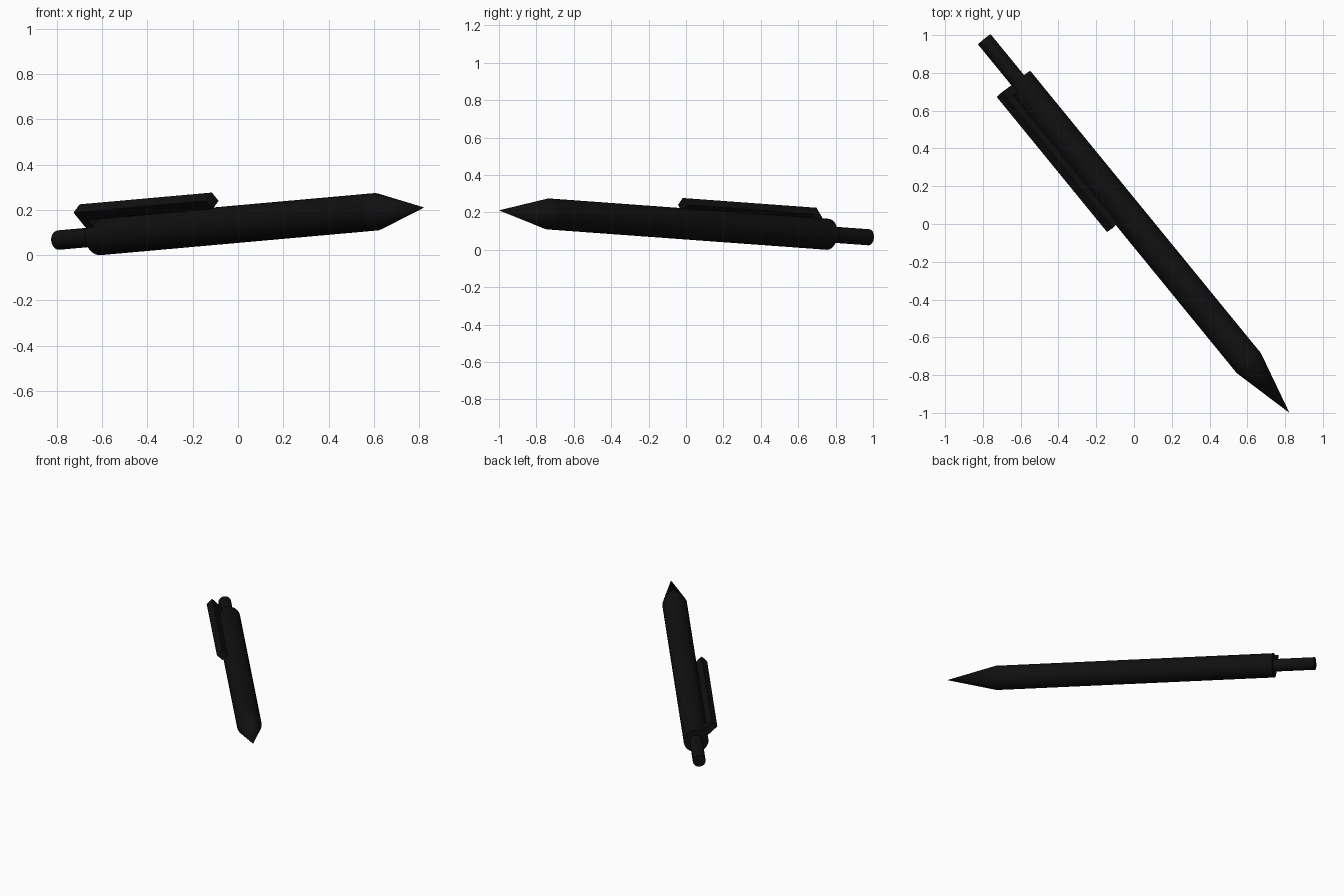
import bpy, bmesh, math
from mathutils import Matrix, Vector

if "Cube" in bpy.data.objects:
    bpy.data.objects.remove(bpy.data.objects["Cube"])

black = bpy.data.materials.new("matte black")
black.diffuse_color = (0.005, 0.005, 0.005, 1)
black.use_nodes = True
black.node_tree.nodes["Principled BSDF"].inputs["Base Color"].default_value = black.diffuse_color

# Pen frame: local z runs along the barrel towards the tip, local x points to the clip
start = Vector((-0.613, 0.758, 0.083))
tip = Vector((0.823, -1.0, 0.211))
axis = (tip - start).normalized()
side = Vector((0, 0, 1)).cross(axis).normalized()
if side.x > 0:
    side = -side
up = side.cross(axis)
if up.z < 0:
    up = -up
clip_dir = (side + up).normalized()
other = axis.cross(clip_dir)
FRAME = Matrix((clip_dir, other, axis)).transposed().to_4x4()
FRAME.translation = start


def finish(name, bm, smooth):
    bmesh.ops.transform(bm, matrix=FRAME, verts=bm.verts)
    bmesh.ops.recalc_face_normals(bm, faces=bm.faces)
    me = bpy.data.meshes.new(name)
    bm.to_mesh(me)
    bm.free()
    me.materials.append(black)
    ob = bpy.data.objects.new(name, me)
    bpy.context.collection.objects.link(ob)
    if smooth:
        bpy.ops.object.select_all(action='DESELECT')
        bpy.context.view_layer.objects.active = ob
        ob.select_set(True)
        bpy.ops.object.shade_smooth_by_angle(angle=math.radians(30))


def tube(name, r1, r2, a, b):
    bm = bmesh.new()
    bmesh.ops.create_cone(bm, cap_ends=True, segments=32, radius1=r1, radius2=r2,
                          depth=b - a, matrix=Matrix.Translation((0, 0, (a + b) / 2)))
    finish(name, bm, True)


def block(name, x, y, z):
    bm = bmesh.new()
    size = (x[1] - x[0], y[1] - y[0], z[1] - z[0])
    mid = ((x[0] + x[1]) / 2, (y[0] + y[1]) / 2, (z[0] + z[1]) / 2)
    bmesh.ops.create_cube(bm, size=1, matrix=Matrix.Translation(mid) @ Matrix.Diagonal((*size, 1)))
    finish(name, bm, False)


BARREL = 1.933
LENGTH = (tip - start).length

# Barrel, pointed tip and push button
tube("barrel", 0.083, 0.083, 0, BARREL)
tube("tip", 0.083, 0.0, BARREL, LENGTH)
tube("push_button", 0.043, 0.043, -0.284, 0)

# Clip bar and the mount that joins it to the barrel
block("clip_bar", (0.123, 0.175), (-0.026, 0.026), (0, 0.925))
block("clip_mount", (0.06, 0.123), (-0.026, 0.026), (0, 0.05))
